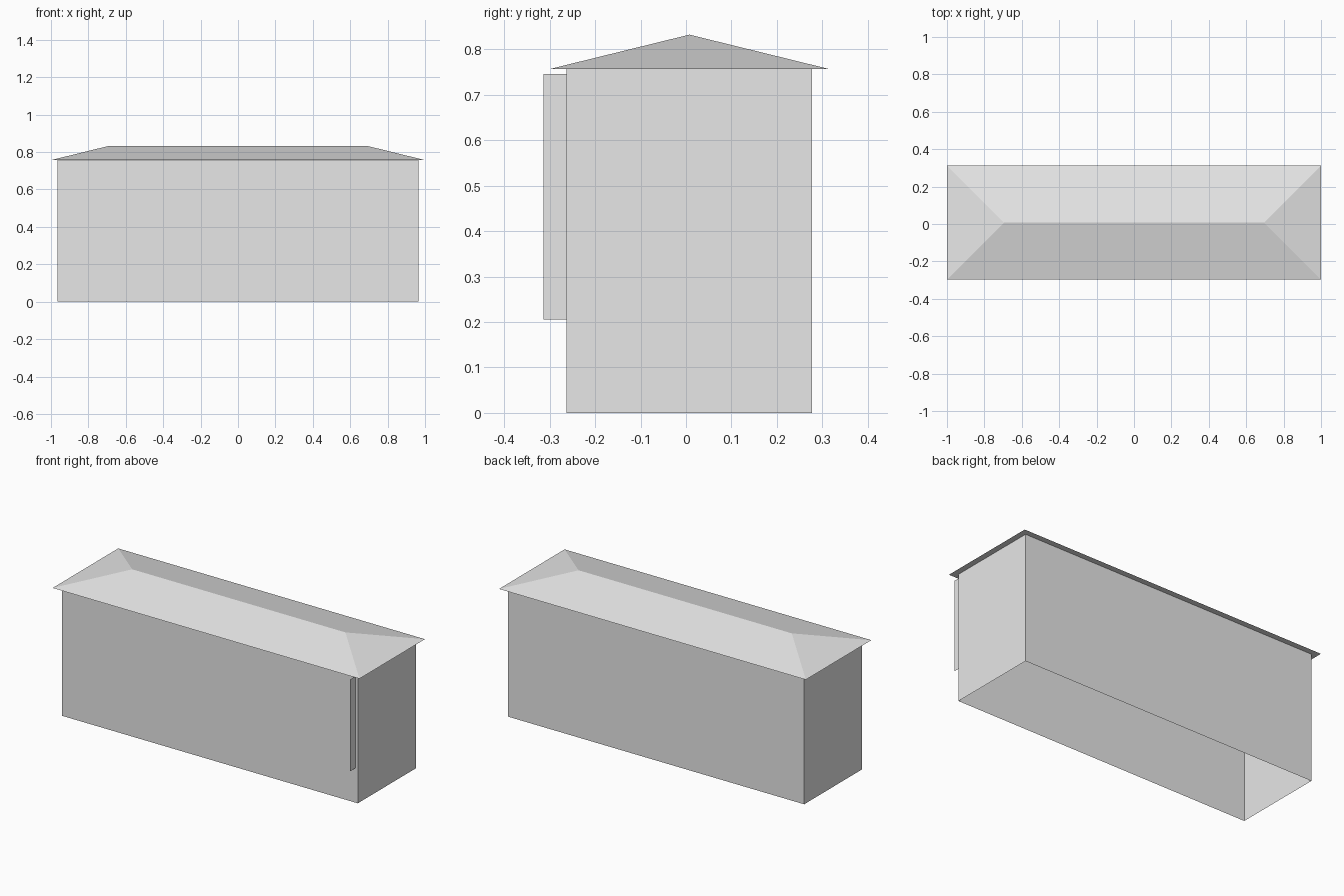
import bpy
import bmesh

cube = bpy.data.objects.get("Cube")
if cube:
    bpy.data.objects.remove(cube, do_unlink=True)

# One plain colour throughout
grey = bpy.data.materials.new("light_grey")
grey.use_nodes = True
grey.diffuse_color = (0.8, 0.8, 0.8, 1)
grey.node_tree.nodes["Principled BSDF"].inputs["Base Color"].default_value = (0.8, 0.8, 0.8, 1)

CENTRE_Y = 0.0075
EAVE_Z = 0.757
RIDGE_Z = 0.832


def rectangle(half_x, half_y, z):
    return [(sx * half_x, CENTRE_Y + sy * half_y, z)
            for sx, sy in ((-1, -1), (1, -1), (1, 1), (-1, 1))]


def add_part(name, points, faces):
    mesh = bpy.data.meshes.new(name)
    bm = bmesh.new()
    verts = [bm.verts.new(p) for p in points]
    for face in faces:
        bm.faces.new([verts[i] for i in face])
    bm.to_mesh(mesh)
    bm.free()
    mesh.materials.append(grey)
    obj = bpy.data.objects.new(name, mesh)
    bpy.context.collection.objects.link(obj)
    return obj


# Four walls, open underneath
add_part("walls",
         rectangle(0.965, 0.27, 0) + rectangle(0.965, 0.27, EAVE_Z),
         [(i, (i + 1) % 4, (i + 1) % 4 + 4, i + 4) for i in range(4)])

# Hipped roof with overhanging eaves and a flat soffit
half_y = 0.305
ridge_x = 1.0 - half_y
add_part("hipped_roof",
         rectangle(1.0, half_y, EAVE_Z)
         + [(-ridge_x, CENTRE_Y, RIDGE_Z), (ridge_x, CENTRE_Y, RIDGE_Z)],
         [(0, 1, 5, 4), (1, 2, 5), (2, 3, 4, 5), (3, 0, 4), (3, 2, 1, 0)])

# Thin upright sign projecting from the front wall
add_part("projecting_sign",
         [(0.951, -0.313, 0.205), (0.951, -0.263, 0.205),
          (0.951, -0.263, 0.745), (0.951, -0.313, 0.745)],
         [(0, 1, 2, 3)])
